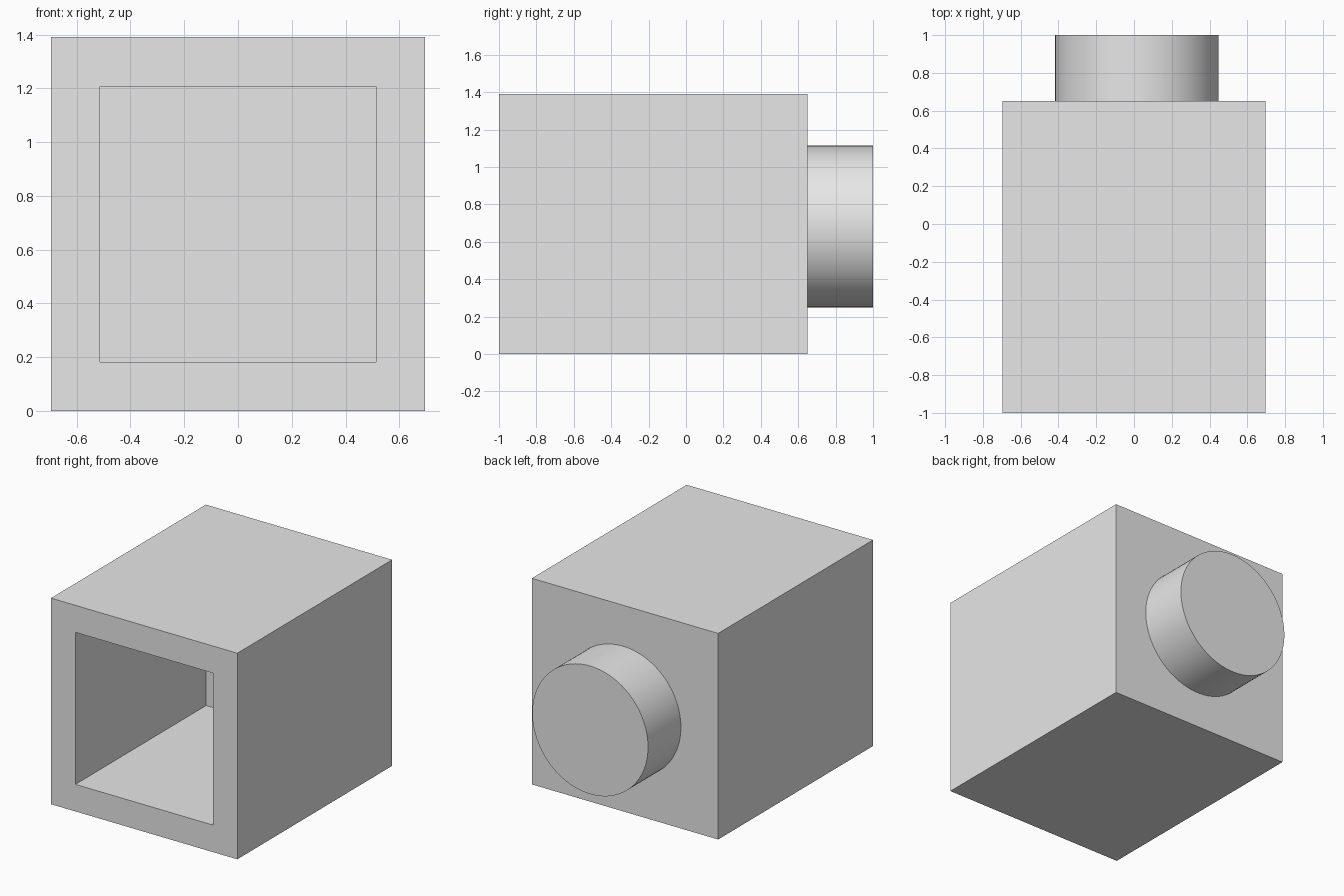
import bpy
import bmesh
import math

cube = bpy.data.objects.get("Cube")
if cube:
    bpy.data.objects.remove(cube, do_unlink=True)

grey = bpy.data.materials.new("light grey")
grey.use_nodes = True
colour = (0.8, 0.8, 0.8, 1)
grey.diffuse_color = colour
grey.node_tree.nodes["Principled BSDF"].inputs["Base Color"].default_value = colour

SIZE = 1.39      # width and height of the housing
FRONT, BACK = -1.0, 0.65
WALL = 0.258

# Hollow housing: inset the front face and push it inwards
bm = bmesh.new()
bmesh.ops.create_cube(bm, size=1)
bmesh.ops.scale(bm, vec=(SIZE, BACK - FRONT, SIZE), verts=bm.verts)
bmesh.ops.translate(bm, vec=(0, (FRONT + BACK) / 2, SIZE / 2), verts=bm.verts)
bm.normal_update()
front = min(bm.faces, key=lambda f: f.calc_center_median().y)
bmesh.ops.inset_region(bm, faces=[front], thickness=WALL)
floor = bmesh.ops.extrude_face_region(bm, geom=[front])
verts = [v for v in floor["geom"] if isinstance(v, bmesh.types.BMVert)]
bmesh.ops.translate(bm, vec=(0, BACK - FRONT - WALL, 0), verts=verts)
if front.is_valid:
    bmesh.ops.delete(bm, geom=[front], context='FACES_ONLY')
bmesh.ops.recalc_face_normals(bm, faces=bm.faces)
mesh = bpy.data.meshes.new("housing")
bm.to_mesh(mesh)
bm.free()
housing = bpy.data.objects.new("housing", mesh)
bpy.context.collection.objects.link(housing)
mesh.materials.append(grey)

# Round boss on the back, set slightly into the wall
start, end = BACK - 0.01, 1.0
bpy.ops.mesh.primitive_cylinder_add(
    vertices=96, radius=0.432, depth=end - start,
    location=(0.015, (start + end) / 2, 0.682),
    rotation=(math.pi / 2, 0, 0))
boss = bpy.context.object
boss.name = "back_boss"
boss.data.materials.append(grey)
bpy.ops.object.shade_smooth_by_angle(angle=math.radians(30))
